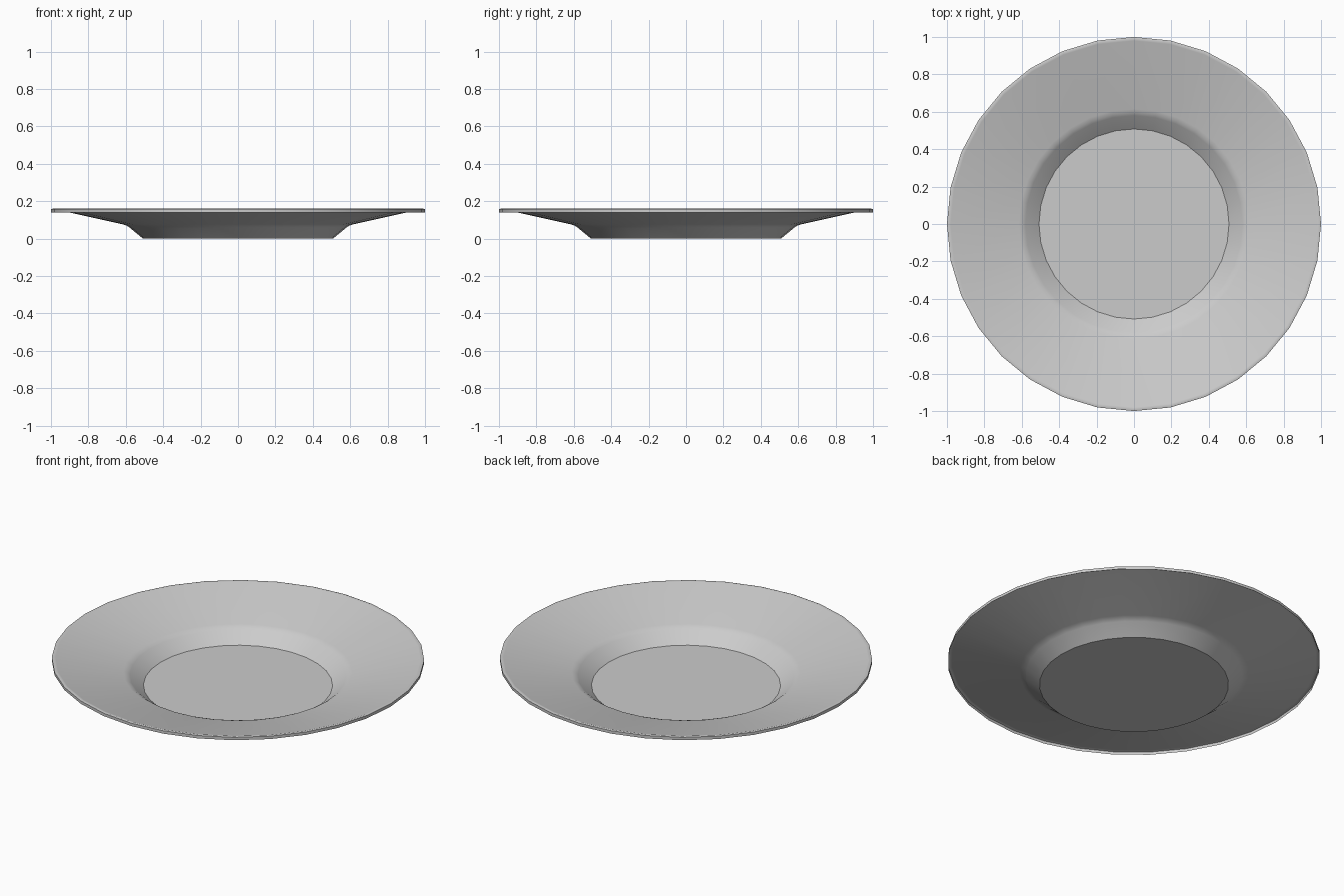
import bpy, bmesh, math

if "Cube" in bpy.data.objects:
    bpy.data.objects.remove(bpy.data.objects["Cube"])

SIDES = 32


def revolve(name, profile):
    """Spin an (r, z) profile around z; a radius of 0 closes to a point."""
    bm = bmesh.new()
    rings = []
    for r, z in profile:
        if r == 0:
            rings.append([bm.verts.new((0, 0, z))] * SIDES)
        else:
            rings.append([bm.verts.new((r * math.cos(i * math.tau / SIDES),
                                        r * math.sin(i * math.tau / SIDES), z))
                          for i in range(SIDES)])
    for a, b in zip(rings, rings[1:]):
        for i in range(SIDES):
            j = (i + 1) % SIDES
            corners = [a[i], b[i], b[j]] + ([] if a[i] is a[j] else [a[j]])
            bm.faces.new(corners)
    bm.normal_update()
    mesh = bpy.data.meshes.new(name)
    bm.to_mesh(mesh)
    bm.free()
    obj = bpy.data.objects.new(name, mesh)
    bpy.context.collection.objects.link(obj)
    bpy.ops.object.select_all(action='DESELECT')
    obj.select_set(True)
    bpy.context.view_layer.objects.active = obj
    bpy.ops.object.shade_smooth_by_angle(angle=math.radians(35))
    return obj


# Plate: flat floor, steep well wall, shallow flared rim, turned-down lip
revolve("plate", [
    (0, 0), (0.508, 0),                       # floor
    (0.58, 0.059), (0.595, 0.069), (0.615, 0.076),   # well wall and soft bend
    (0.98, 0.157), (0.99, 0.16), (1.0, 0.157), (1.0, 0.14),  # rim and lip
])
